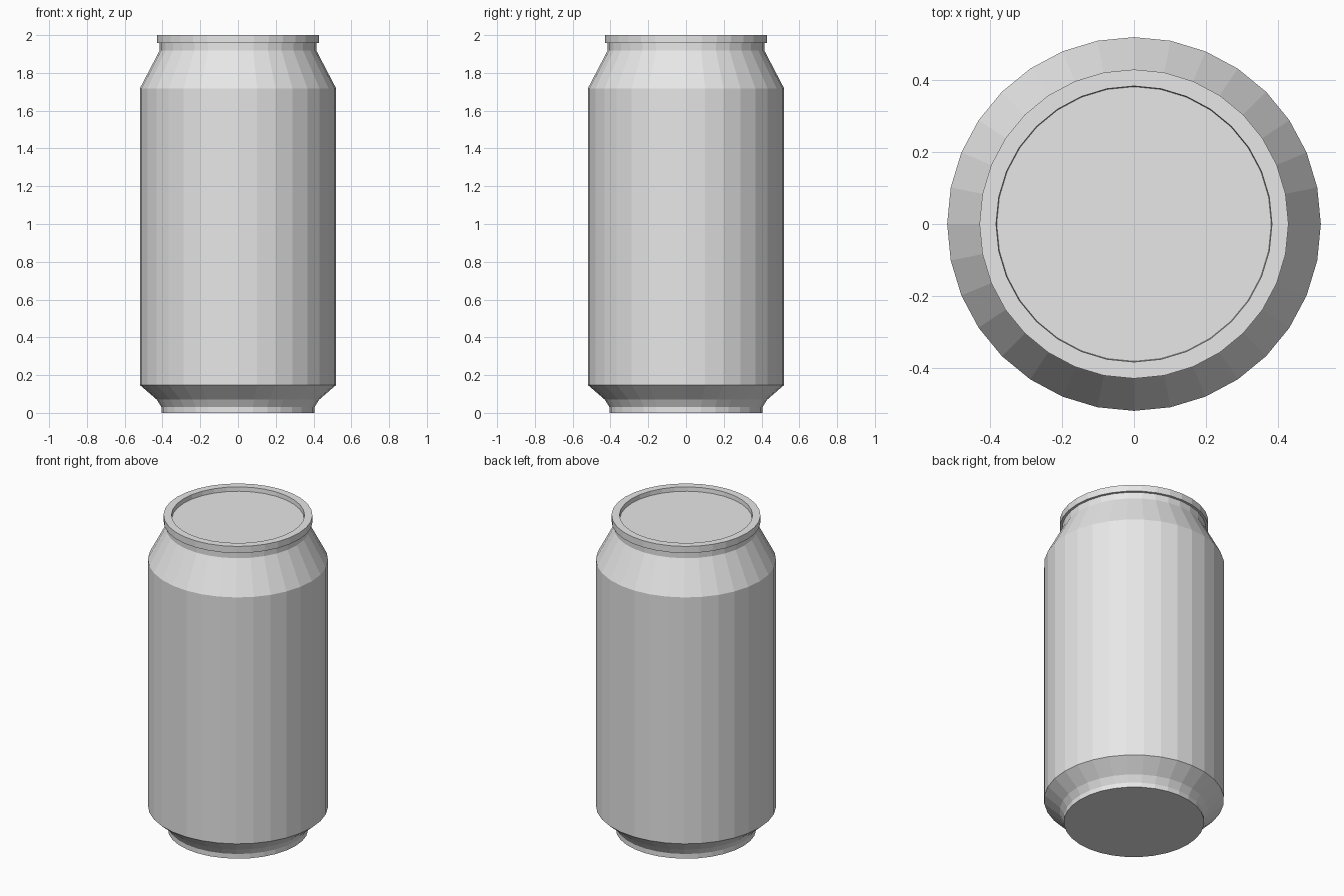
import bpy
import math

if "Cube" in bpy.data.objects:
    bpy.data.objects.remove(bpy.data.objects["Cube"])

SIDES = 32

metal = bpy.data.materials.new("light grey metal")
metal.diffuse_color = (0.8, 0.8, 0.8, 1.0)
metal.use_nodes = True
metal.node_tree.nodes["Principled BSDF"].inputs["Base Color"].default_value = metal.diffuse_color


def lathe(name, profile):
    """Revolve an (r, z) profile about z, capping the first and last rings."""
    verts, faces = [], []
    for r, z in profile:
        for i in range(SIDES):
            a = 2 * math.pi * i / SIDES
            verts.append((r * math.cos(a), r * math.sin(a), z))
    for k in range(len(profile) - 1):
        for i in range(SIDES):
            j = (i + 1) % SIDES
            lo, hi = k * SIDES, (k + 1) * SIDES
            faces.append((lo + i, lo + j, hi + j, hi + i))
    last = (len(profile) - 1) * SIDES
    faces.append(tuple(reversed(range(SIDES))))
    faces.append(tuple(range(last, last + SIDES)))
    mesh = bpy.data.meshes.new(name)
    mesh.from_pydata(verts, [], faces)
    mesh.materials.append(metal)
    obj = bpy.data.objects.new(name, mesh)
    bpy.context.collection.objects.link(obj)
    return obj


# Whole can: foot, lower taper, wall, shoulder, neck, rim and recessed lid
lathe("drink_can", [
    (0.405, 0.0), (0.405, 0.03), (0.43, 0.07),   # foot
    (0.52, 0.148), (0.52, 1.717),                # wall
    (0.415, 1.918), (0.415, 1.958),              # shoulder and neck
    (0.43, 1.958), (0.43, 2.0),                  # rim
    (0.384, 2.0), (0.382, 1.973),                # recessed lid
])
